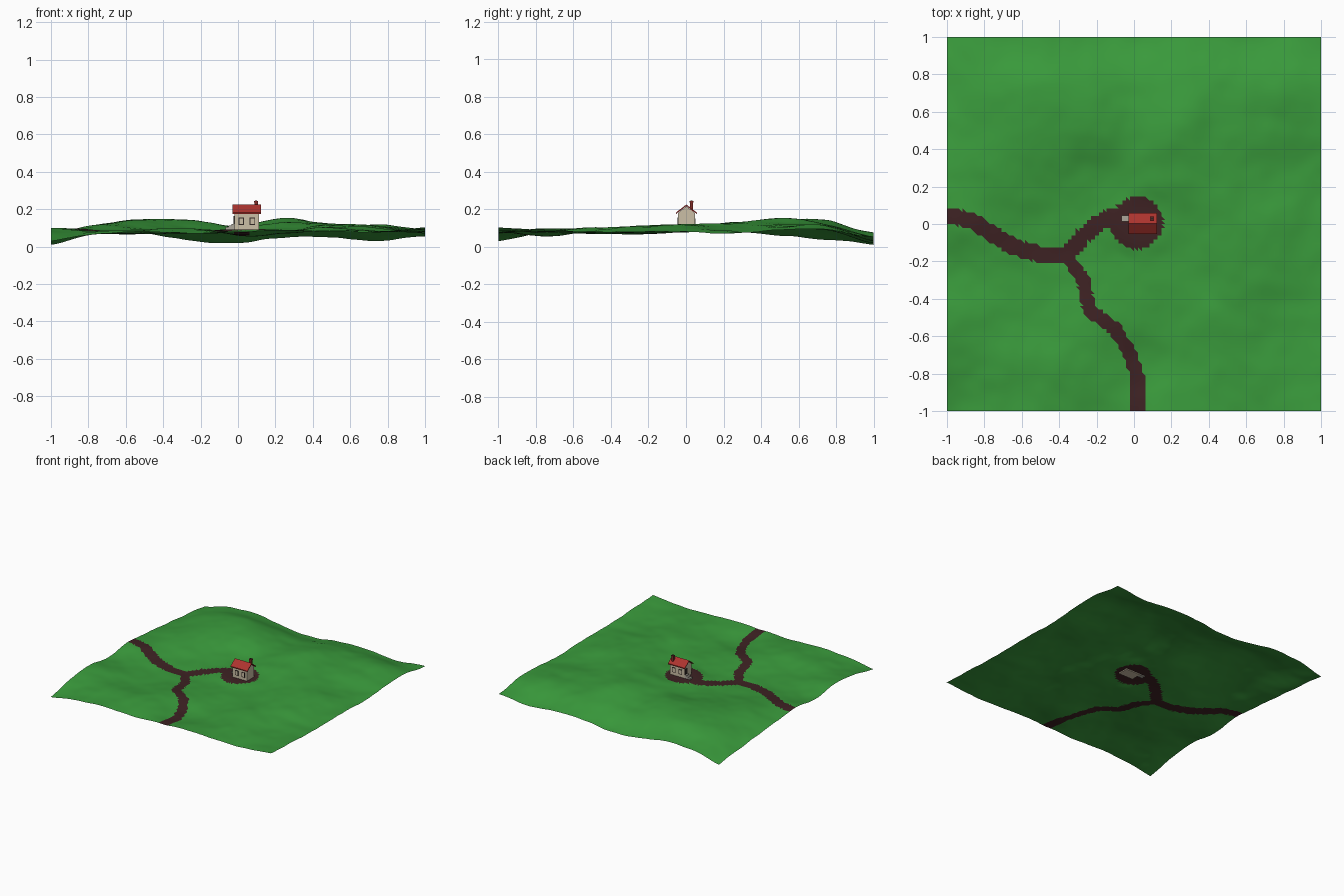
import bpy, bmesh, math
from mathutils import Vector, noise

if "Cube" in bpy.data.objects:
    bpy.data.objects.remove(bpy.data.objects["Cube"])


def mat(name, rgb):
    m = bpy.data.materials.new(name)
    m.diffuse_color = (*rgb, 1)
    m.use_nodes = True
    m.node_tree.nodes["Principled BSDF"].inputs["Base Color"].default_value = m.diffuse_color
    return m


GRASS = mat("grass green", (0.042, 0.33, 0.045))
DIRT = mat("dirt brown", (0.048, 0.016, 0.017))
WALL = mat("wall beige", (0.60, 0.52, 0.38))
ROOF = mat("roof red", (0.42, 0.034, 0.028))
BRICK = mat("chimney dark red", (0.22, 0.025, 0.022))
DARK = mat("dark timber", (0.03, 0.02, 0.018))
STONE = mat("step stone", (0.42, 0.39, 0.33))

# terrain heights in hundredths: rows from y=-1 to 1, columns from x=-1 to 1
HEIGHTS = [
    [3, 7, 8, 7, 8, 9, 8, 8, 10.3],
    [8, 8, 9, 10, 6, 7, 9, 8, 9],
    [10, 8, 7, 9, 8, 8, 10, 8, 8],
    [7, 7, 7, 7, 7.5, 8, 11, 10, 8],
    [10, 9, 8, 8, 9, 9.5, 12, 11, 8],
    [8, 11, 11, 9, 10, 13, 12, 9, 7],
    [6, 12, 14, 14, 11, 15, 12, 11, 9],
    [4, 11, 14, 12, 9, 12, 11, 11, 9],
    [1, 7, 7, 3, 2, 5, 5, 3, 5.5],
]


def cubic(p, t):
    a, b, c, d = p
    return b + 0.5 * t * (c - a + t * (2*a - 5*b + 4*c - d + t * (3*(b - c) + d - a)))


def height(x, y):
    u, v = (x + 1) * 4, (y + 1) * 4
    i, j = min(int(u), 7), min(int(v), 7)
    cl = lambda k: max(0, min(8, k))
    rows = [cubic([HEIGHTS[cl(j + b)][cl(i + a)] for a in range(-1, 3)], u - i)
            for b in range(-1, 3)]
    z = cubic(rows, v - j) / 100
    z += 0.008 * noise.noise(Vector((x * 5, y * 5, 3))) + 0.003 * noise.noise(Vector((x * 11, y * 11, 7)))
    # level the ground under the house
    w = max(0, min(1, (math.hypot(x - 0.045, y) - 0.09) / 0.12))
    return max(0, 0.092 + (z - 0.092) * w * w * (3 - 2 * w))


ROAD = [(-1, .045), (-.87, .02), (-.65, -.12), (-.5, -.165), (-.35, -.165),
        (-.28, -.07), (-.15, .03), (-.05, .05)]
BRANCH = [(-.36, -.17), (-.27, -.3), (-.24, -.46), (-.1, -.56), (-.02, -.7), (.02, -.82), (.02, -1)]


def near_path(p, path, width):
    for a, b in zip(path, path[1:]):
        a, b = Vector(a), Vector(b)
        t = max(0, min(1, (p - a).dot(b - a) / (b - a).length_squared))
        if (p - a - (b - a) * t).length < width:
            return True
    return False


def make(name, bm, mats, smooth=False):
    me = bpy.data.meshes.new(name)
    bm.to_mesh(me)
    bm.free()
    for m in mats:
        me.materials.append(m)
    for p in me.polygons:
        p.use_smooth = smooth
    ob = bpy.data.objects.new(name, me)
    bpy.context.collection.objects.link(ob)
    return ob


# terrain sheet with the dirt tracks picked out face by face
bm = bmesh.new()
bmesh.ops.create_grid(bm, x_segments=96, y_segments=96, size=1)
bmesh.ops.triangulate(bm, faces=bm.faces)
for f in bm.faces:
    p = f.calc_center_median().xy
    pad = (p - Vector((0.015, 0.005))).length < 0.14
    if pad or near_path(p, ROAD, 0.044) or near_path(p, BRANCH, 0.036):
        f.material_index = 1
for v in bm.verts:
    v.co.z = height(v.co.x, v.co.y)
make("terrain", bm, [GRASS, DIRT], True)


def box(name, x0, x1, y0, y1, z0, z1, m):
    bm = bmesh.new()
    bmesh.ops.create_cube(bm, size=1)
    for v in bm.verts:
        v.co = (x1 if v.co.x > 0 else x0, y1 if v.co.y > 0 else y0, z1 if v.co.z > 0 else z0)
    return make(name, bm, [m])


def extrude_x(name, profile, x0, x1, m):
    bm = bmesh.new()
    f = bm.faces.new([bm.verts.new((x0, y, z)) for y, z in profile])
    r = bmesh.ops.extrude_face_region(bm, geom=[f])
    for v in r["geom"]:
        if isinstance(v, bmesh.types.BMVert):
            v.co.x = x1
    bmesh.ops.recalc_face_normals(bm, faces=bm.faces)
    return make(name, bm, [m])


# house walls with gable ends
extrude_x("house_walls", [(-.043, .084), (.047, .084), (.047, .18), (.002, .215), (-.043, .18)],
          -0.02, 0.112, WALL)
# folded roof
extrude_x("roof", [(-.054, .174), (.002, .217), (.058, .174), (.058, .182), (.002, .225), (-.054, .182)],
          -0.03, 0.123, ROOF)
# chimney with dark flue
box("chimney", 0.088, 0.106, 0.02, 0.038, 0.185, 0.238, BRICK)
box("chimney_cap", 0.086, 0.108, 0.018, 0.040, 0.236, 0.244, BRICK)
box("flue", 0.092, 0.102, 0.024, 0.034, 0.243, 0.246, DARK)

# windows: dark frame and pale pane on both long walls
for side, y, s in (("front", -0.043, -1), ("back", 0.047, 1)):
    for k, x in enumerate((0.018, 0.077)):
        ys = sorted((y, y + s * 0.002))
        box(f"{side}_window_frame_{k}", x - .015, x + .015, *ys, 0.115, 0.156, DARK)
        ys = sorted((y, y + s * 0.003))
        box(f"{side}_window_pane_{k}", x - .010, x + .010, *ys, 0.120, 0.151, WALL)

# door and steps on the left gable
box("door", -0.023, -0.02, 0.015, 0.045, 0.105, 0.165, DARK)
for k in range(3):
    box(f"step_{k}", -0.036 - 0.016 * k, -0.02 - 0.016 * k, 0.013, 0.046, 0.085, 0.12 - 0.008 * k, STONE)
